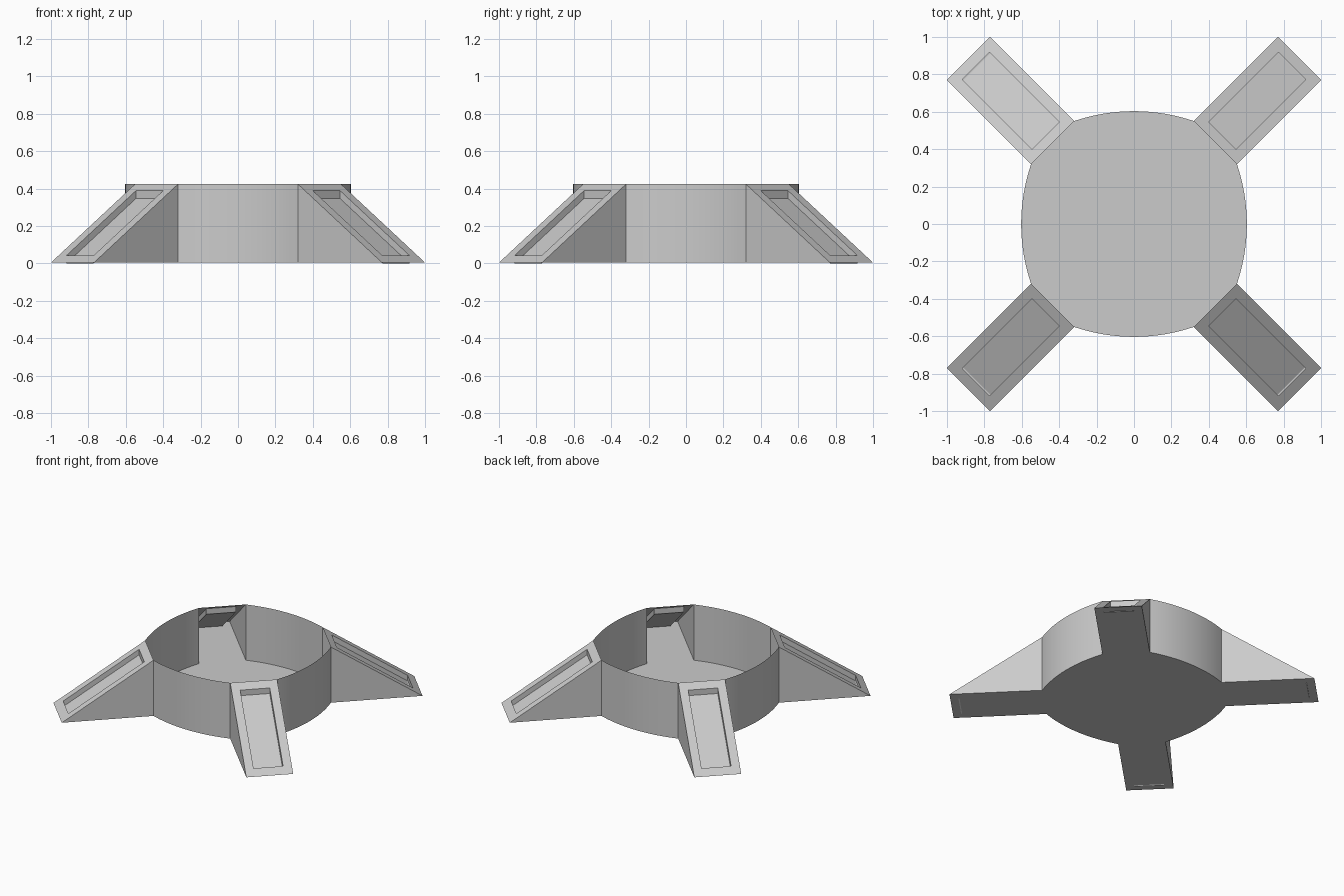
import bpy, bmesh, math
from mathutils import Matrix, Vector

if "Cube" in bpy.data.objects:
    bpy.data.objects.remove(bpy.data.objects["Cube"])

BASE, TOP = 0.004, 0.424      # floor and rim heights
A, B = 0.32, 0.55             # corner of the hub where a leg meets it
BULGE = 0.603                 # furthest reach of each curved wall
DROP = 0.042                  # vertical depth of the leg recess
STEPS = 16


def make_object(name, bm, smooth=False):
    mesh = bpy.data.meshes.new(name)
    bm.to_mesh(mesh)
    bm.free()
    ob = bpy.data.objects.new(name, mesh)
    bpy.context.collection.objects.link(ob)
    if smooth:
        bpy.context.view_layer.objects.active = ob
        ob.select_set(True)
        bpy.ops.object.shade_smooth_by_angle(angle=math.radians(30))
        ob.select_set(False)
    return ob


def rot(i):
    return Matrix.Rotation(i * math.pi / 2, 4, 'Z')


# Hub: open-topped shell, four curved walls on a flat floor
bm = bmesh.new()
sag = BULGE - B
R = (A * A + sag * sag) / (2 * sag)
half = math.asin(A / R)
outline = []
for i in range(4):
    lower, upper = [], []
    for s in range(STEPS + 1):
        t = half - 2 * half * s / STEPS
        x, y = R * math.sin(t), BULGE - R + R * math.cos(t)
        lower.append(bm.verts.new(rot(i) @ Vector((x, y, BASE))))
        upper.append(bm.verts.new(rot(i) @ Vector((x, y, TOP))))
    for s in range(STEPS):
        bm.faces.new((lower[s + 1], lower[s], upper[s], upper[s + 1]))
    outline += lower
bm.faces.new(outline[::-1])
for f in bm.faces:
    # walls point outwards, floor points down
    c = f.calc_center_median()
    out = Vector((c.x, c.y, 0)) if abs(f.normal.z) < 0.5 else Vector((0, 0, -1))
    f.normal_update()
    if abs(f.normal.z) > 0.5:
        out = Vector((0, 0, -1))
    if f.normal.dot(out) < 0:
        f.normal_flip()
make_object("hub_shell", bm, smooth=True)


# Legs: sloped wedge, open towards the hub, with a recessed panel on top
def leg(i, name):
    bm = bmesh.new()

    def v(r, w, z):
        # r = distance along the diagonal, w = sideways offset
        k = math.sqrt(0.5)
        return bm.verts.new(rot(i) @ Vector(((r - w) * k, (r + w) * k, z)))

    r0, r1 = (A + B) * math.sqrt(0.5), 1.77 * math.sqrt(0.5)
    w = (B - A) * math.sqrt(0.5)
    wi = 0.145 * math.sqrt(0.5)
    ri0, ri1 = 0.945 * math.sqrt(0.5), 1.69 * math.sqrt(0.5)

    def slope(r):
        return TOP + (BASE - TOP) * (r - r0) / (r1 - r0)

    def ring(a, b, width, dz):
        return [v(r, s * width, slope(r) - dz)
                for r, s in ((a, -1), (b, -1), (b, 1), (a, 1))]

    outer = ring(r0, r1, w, 0)
    rim = ring(ri0, ri1, wi, 0)
    pit = ring(ri0, ri1, wi, DROP)
    for j in range(4):
        k = (j + 1) % 4
        bm.faces.new((outer[j], outer[k], rim[k], rim[j]))
        bm.faces.new((rim[j], rim[k], pit[k], pit[j]))
    bm.faces.new(pit)
    # side triangles and underside
    low_r, low_l = v(r0, -w, BASE), v(r0, w, BASE)
    bm.faces.new((low_r, outer[1], outer[0]))
    bm.faces.new((low_l, outer[3], outer[2]))
    bm.faces.new((low_r, low_l, outer[2], outer[1]))
    make_object(name, bm)


for i, name in enumerate(("leg_back_right", "leg_back_left",
                          "leg_front_left", "leg_front_right")):
    leg(i, name)
